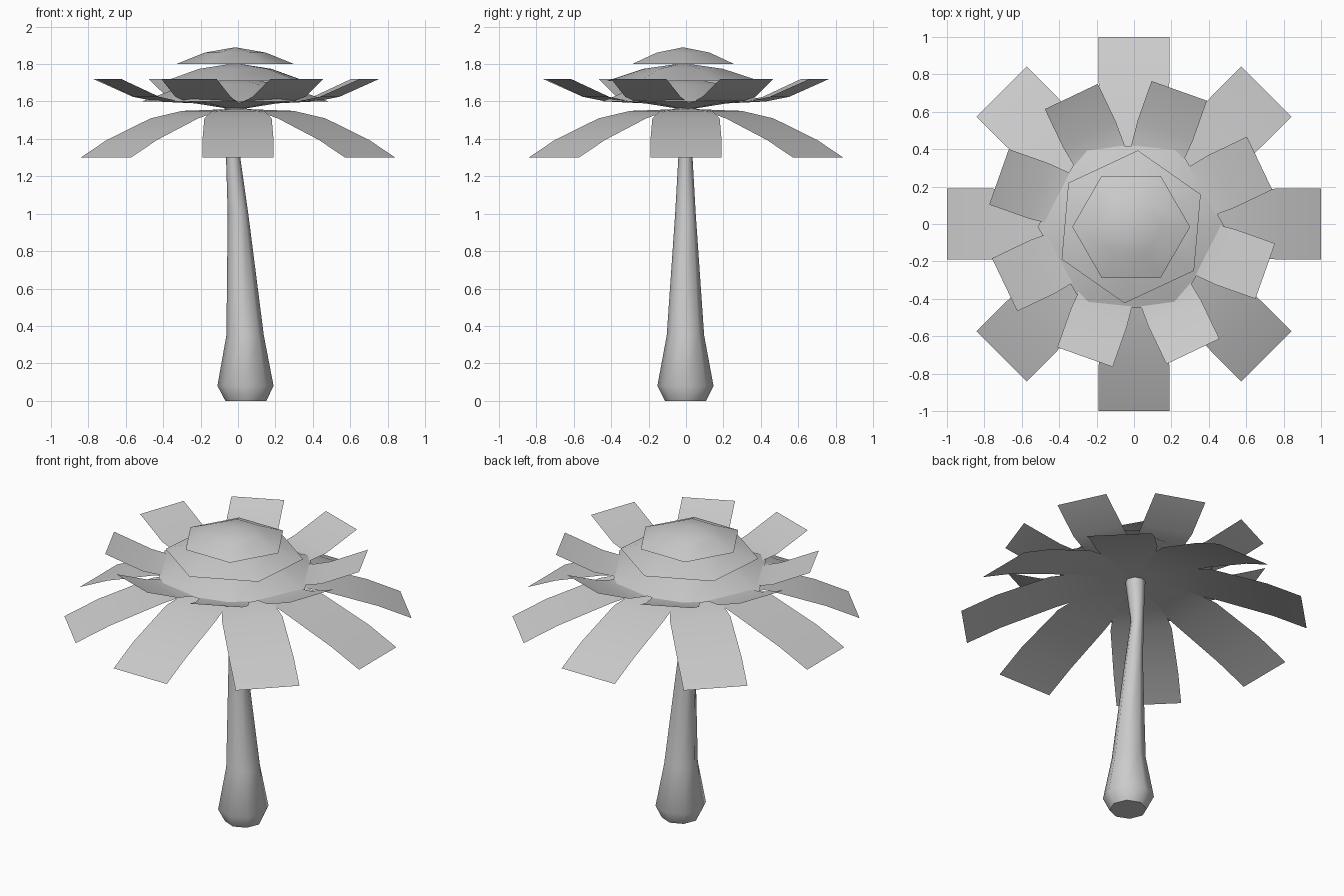
import bpy, bmesh, math
from mathutils import Vector, Matrix

cube = bpy.data.objects.get("Cube")
if cube:
    bpy.data.objects.remove(cube, do_unlink=True)

grey = bpy.data.materials.new("plain grey")
grey.use_nodes = True
COLOUR = (0.6, 0.6, 0.6, 1)
grey.diffuse_color = COLOUR
grey.node_tree.nodes["Principled BSDF"].inputs["Base Color"].default_value = COLOUR


def finish(name, bm, angle):
    """Turn the bmesh into a smooth-shaded object."""
    mesh = bpy.data.meshes.new(name)
    bm.to_mesh(mesh)
    bm.free()
    mesh.materials.append(grey)
    obj = bpy.data.objects.new(name, mesh)
    bpy.context.collection.objects.link(obj)
    bpy.ops.object.select_all(action='DESELECT')
    obj.select_set(True)
    bpy.context.view_layer.objects.active = obj
    bpy.ops.object.shade_smooth_by_angle(angle=math.radians(angle))
    return obj


def bridge(bm, low, high):
    n = len(low)
    for i in range(n):
        j = (i + 1) % n
        bm.faces.new((low[i], low[j], high[j], high[i]))


def ring(bm, sides, radius, z, x=0, y=0, turn=0):
    angles = [math.radians(turn) + math.tau * i / sides for i in range(sides)]
    return [bm.verts.new((x + radius * math.cos(a), y + radius * math.sin(a), z))
            for a in angles]


def leaf_ring(name, profile, turn, centre):
    """Eight flat leaves; profile rows are distance, height, half width."""
    for k in range(8):
        bm = bmesh.new()
        spin = Matrix.Translation(centre) @ Matrix.Rotation(math.radians(turn + 45 * k), 4, 'Z')
        rows = [[bm.verts.new(spin @ Vector((r, s * w, z))) for s in (-1, 1)]
                for r, z, w in profile]
        for a, b in zip(rows, rows[1:]):
            bm.faces.new((a[0], b[0], b[1], a[1]))
        finish(f"{name}_{k + 1}", bm, 60)


def cap(name, radius, rim, top, turn):
    """Shallow open six-sided dome."""
    bm = bmesh.new()
    spot = dict(x=-0.015, y=-0.015, turn=turn)
    low = ring(bm, 6, radius, rim, **spot)
    mid = ring(bm, 6, radius * 0.52, rim + (top - rim) * 0.68, **spot)
    bridge(bm, low, mid)
    apex = bm.verts.new((-0.015, -0.015, top))
    for i in range(6):
        bm.faces.new((mid[i], mid[(i + 1) % 6], apex))
    finish(name, bm, 60)


# Leaning trunk: x centre, height, radius
bm = bmesh.new()
loops = [ring(bm, 8, r, z, x, -0.003) for x, z, r in (
    (0.042, 0, 0.11), (0.04, 0.08, 0.15), (0.038, 0.35, 0.1),
    (0, 1, 0.055), (-0.026, 1.3, 0.038), (-0.012, 1.57, 0.06))]
for a, b in zip(loops, loops[1:]):
    bridge(bm, a, b)
bm.faces.new(loops[0][::-1])
finish("trunk", bm, 50)

# Drooping lower leaves and raised upper leaves
leaf_ring("lower_leaf", ((0.04, 1.56, 0.015), (0.14, 1.555, 0.08), (0.28, 1.55, 0.14),
                         (0.48, 1.51, 0.18), (0.8, 1.395, 0.19), (1, 1.3, 0.19)),
          0, (0, 0, 0))
leaf_ring("upper_leaf", ((0.03, 1.56, 0.012), (0.2, 1.59, 0.09), (0.4, 1.6, 0.145),
                         (0.53, 1.625, 0.157), (0.755, 1.72, 0.157)),
          25.5, (-0.01, 0, 0))

# Crown of stacked domes
cap("lower_crown", 0.5, 1.6, 1.73, 0)
cap("middle_crown", 0.41, 1.71, 1.805, 25)
cap("top_crown", 0.315, 1.8, 1.89, 0)
